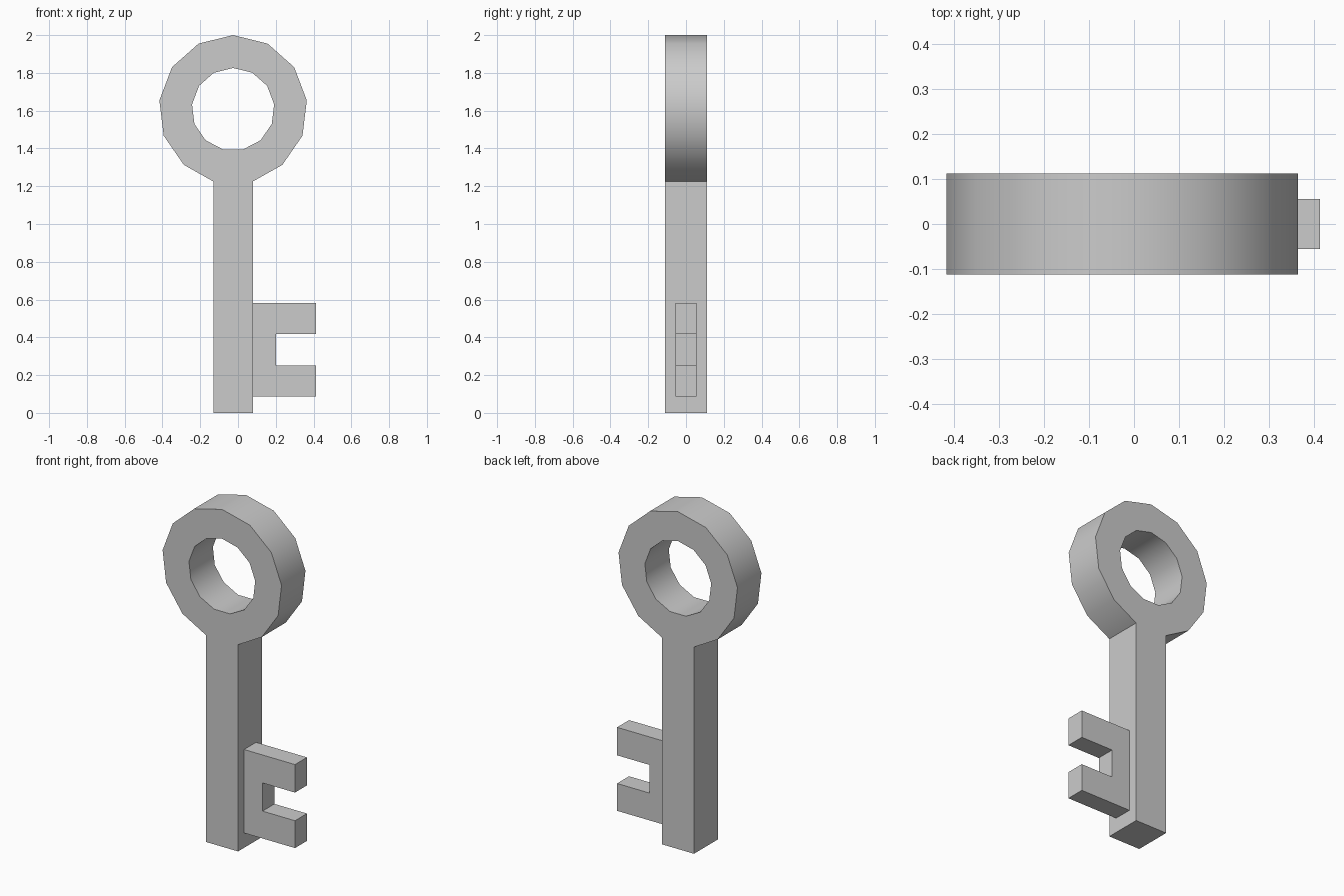
import bpy, bmesh
from math import sin, cos, tau

if "Cube" in bpy.data.objects:
    bpy.data.objects.remove(bpy.data.objects["Cube"])


def plate(name, polys, half_depth):
    """Closed plate made from front-facing polygons (x, z), extruded along y."""
    bm = bmesh.new()
    for poly in polys:
        bm.faces.new([bm.verts.new((x, -half_depth, z)) for x, z in poly])
    bmesh.ops.remove_doubles(bm, verts=bm.verts[:], dist=1e-4)
    # keep the front faces and extrude a copy to the back
    ext = bmesh.ops.extrude_face_region(bm, geom=bm.faces[:], use_keep_orig=True)
    for v in ext["geom"]:
        if isinstance(v, bmesh.types.BMVert):
            v.co.y = half_depth
    bmesh.ops.recalc_face_normals(bm, faces=bm.faces[:])
    mesh = bpy.data.meshes.new(name)
    bm.to_mesh(mesh)
    bm.free()
    obj = bpy.data.objects.new(name, mesh)
    bpy.context.collection.objects.link(obj)
    return obj


CX, CZ, SIDES = -0.026, 1.607, 13
LEFT, RIGHT = CX - 0.105, CX + 0.105


def ring_points(radius):
    return [(CX + radius * sin(tau * i / SIDES), CZ + radius * cos(tau * i / SIDES))
            for i in range(SIDES)]


# Bow ring; its bottom edge is widened to match the shaft
outer, inner = ring_points(0.393), ring_points(0.219)
neck_z = outer[6][1]
outer[6], outer[7] = (RIGHT, neck_z), (LEFT, neck_z)
polys = []
for i in range(SIDES):
    j = (i + 1) % SIDES
    polys.append([outer[i], inner[i], inner[j], outer[j]])

# Shaft, continuing from the bottom edge of the ring
polys.append([(LEFT, 0), (RIGHT, 0), (RIGHT, neck_z), (LEFT, neck_z)])
body = plate("bow_and_shaft", polys, 0.112)

# Bit with two teeth
plate("bit", [[(RIGHT, 0.088), (0.413, 0.088), (0.413, 0.25), (0.2, 0.25),
               (0.2, 0.417), (0.413, 0.417), (0.413, 0.583), (RIGHT, 0.583)]], 0.056)

# Smooth the round sides of the ring
bpy.context.view_layer.objects.active = body
body.select_set(True)
bpy.ops.object.shade_smooth_by_angle(angle=0.56)
